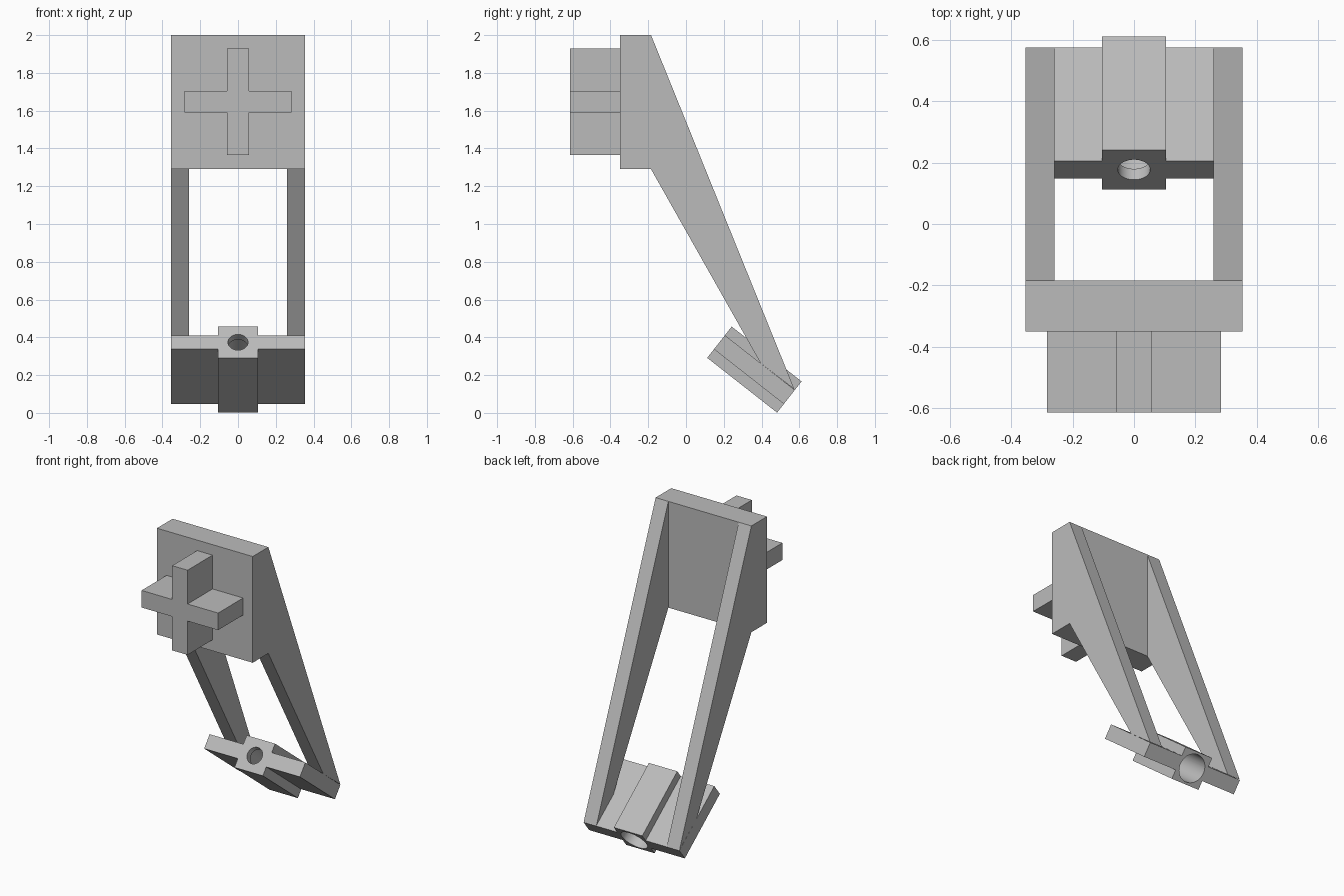
import bpy, bmesh, math
from mathutils import Matrix, Vector

cube = bpy.data.objects.get("Cube")
if cube:
    bpy.data.objects.remove(cube, do_unlink=True)

grey = bpy.data.materials.new("plain_grey")
grey.use_nodes = True
COLOUR = (0.5, 0.5, 0.5, 1)
grey.diffuse_color = COLOUR
grey.node_tree.nodes["Principled BSDF"].inputs["Base Color"].default_value = COLOUR


def make_object(name, bm):
    bmesh.ops.recalc_face_normals(bm, faces=bm.faces)
    mesh = bpy.data.meshes.new(name)
    bm.to_mesh(mesh)
    bm.free()
    mesh.materials.append(grey)
    obj = bpy.data.objects.new(name, mesh)
    bpy.context.collection.objects.link(obj)
    return obj


def prism(name, outline, start, end, along):
    """Extrude an outline along x (outline is y, z) or along y (outline is x, z)."""
    bm = bmesh.new()
    if along == "x":
        points = [Vector((start, a, b)) for a, b in outline]
        step = Vector((end - start, 0, 0))
    else:
        points = [Vector((a, start, b)) for a, b in outline]
        step = Vector((0, end - start, 0))
    face = bm.faces.new([bm.verts.new(p) for p in points])
    moved = bmesh.ops.extrude_face_region(bm, geom=[face])["geom"]
    bmesh.ops.translate(bm, vec=step,
                        verts=[v for v in moved if isinstance(v, bmesh.types.BMVert)])
    return make_object(name, bm)


def cross(w, h, arm_w, arm_h, cz=0):
    """Plus outline: full size w by h, upright half width arm_w, bar half height arm_h."""
    quarter = [(w, arm_h), (arm_w, arm_h), (arm_w, h)]
    half = quarter + [(-x, z) for x, z in reversed(quarter)]
    return [(x, z + cz) for x, z in half + [(-x, -z) for x, z in half]]


HALF_W, INNER_W = 0.354, 0.26
PLATE_BACK, PLATE_FRONT = -0.185, -0.35

# Mounting plate and plus-shaped peg
prism("mounting_plate", [(-HALF_W, 1.29), (HALF_W, 1.29), (HALF_W, 2), (-HALF_W, 2)],
      PLATE_FRONT, PLATE_BACK, "y")
prism("cross_peg", cross(0.283, 0.283, 0.057, 0.057, 1.647), -0.614, PLATE_FRONT, "y")

# Tapering side arms
arm = [(PLATE_BACK, 2), (PLATE_BACK, 1.29), (0.395, 0.263), (0.574, 0.125)]
for side, sign in (("left", 1), ("right", -1)):
    prism(side + "_arm", arm, sign * INNER_W, sign * HALF_W, "x")

# Tilted holder, extruded along its own axis
LENGTH = 0.235
holder = prism("tilted_holder", cross(HALF_W, 0.105, 0.105, 0.047), -LENGTH, LENGTH, "y")


# Narrow front hole opening into a wide bore
def bore(name, radius, start, end):
    ring = [(radius * math.cos(math.tau * i / 48), radius * math.sin(math.tau * i / 48))
            for i in range(48)]
    cutter = prism(name, ring, start, end, "y")
    cutter.hide_render = True
    return cutter


cutters = [bore("hole_cutter", 0.053, -0.3, 0),
           bore("bore_cutter", 0.09, -LENGTH + 0.045, 0.3)]
for cutter in cutters:
    mod = holder.modifiers.new(cutter.name, "BOOLEAN")
    mod.object = cutter
    mod.operation = "DIFFERENCE"
    mod.solver = "EXACT"
bpy.context.view_layer.update()
cut_mesh = bpy.data.meshes.new_from_object(
    holder.evaluated_get(bpy.context.evaluated_depsgraph_get()))
holder.modifiers.clear()
holder.data = cut_mesh
for cutter in cutters:
    bpy.data.objects.remove(cutter, do_unlink=True)

holder.matrix_world = Matrix.Translation((0, 0.362, 0.229)) @ Matrix.Rotation(
    math.radians(-38.1), 4, "X")
bpy.ops.object.select_all(action="DESELECT")
holder.select_set(True)
bpy.context.view_layer.objects.active = holder
bpy.ops.object.shade_smooth_by_angle(angle=math.radians(30))
